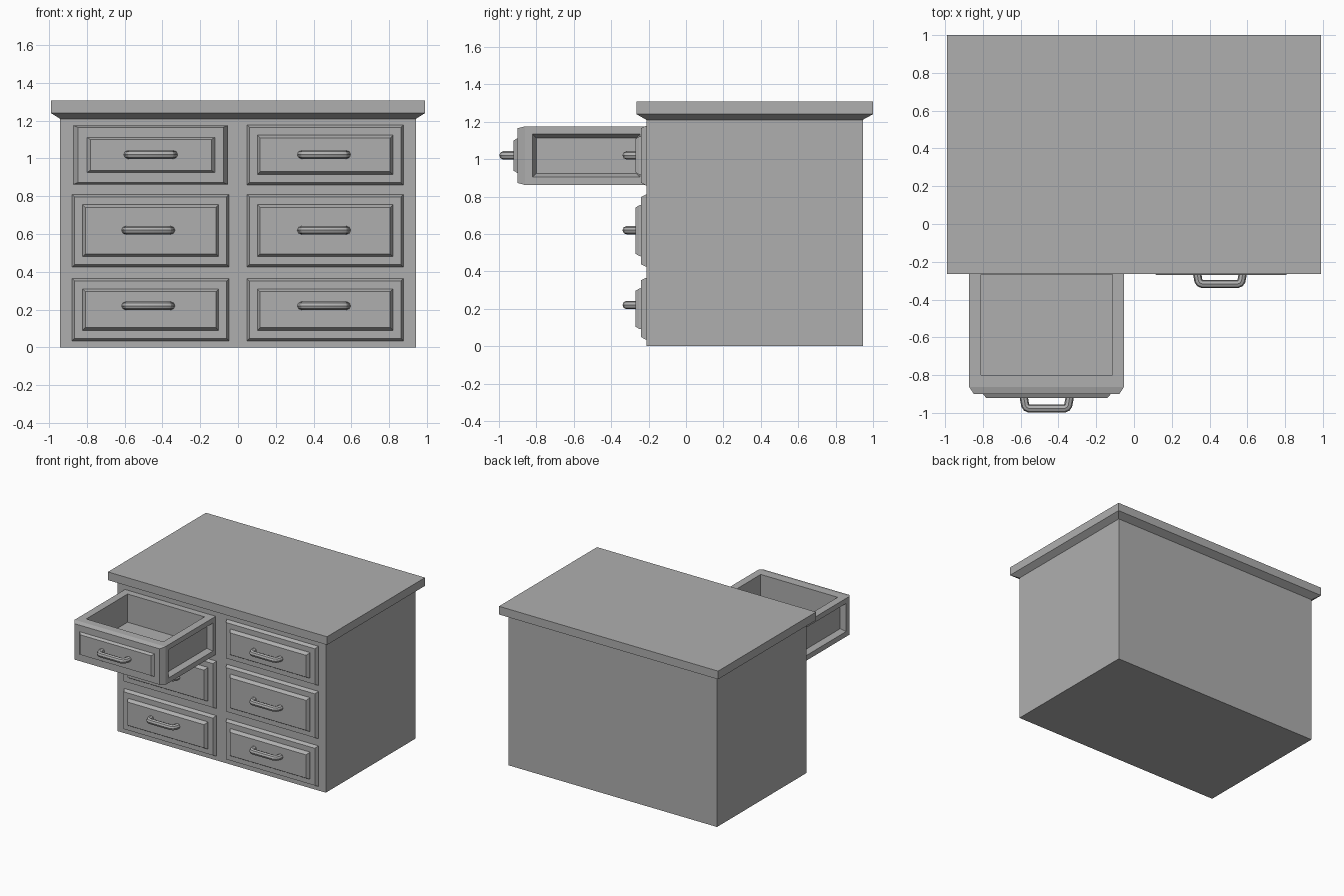
import bpy, bmesh

if "Cube" in bpy.data.objects:
    bpy.data.objects.remove(bpy.data.objects["Cube"])

# one dark grey finish for the whole piece
grey = bpy.data.materials.new("dark_grey")
grey.diffuse_color = (0.43, 0.43, 0.43, 1)
grey.use_nodes = True
grey.node_tree.nodes["Principled BSDF"].inputs["Base Color"].default_value = grey.diffuse_color


def finish(name, bm):
    bmesh.ops.recalc_face_normals(bm, faces=bm.faces)
    me = bpy.data.meshes.new(name)
    bm.to_mesh(me)
    bm.free()
    me.materials.append(grey)
    ob = bpy.data.objects.new(name, me)
    bpy.context.collection.objects.link(ob)
    return ob


def loft(rects, axis):
    """Closed solid through rectangles (u0, u1, v0, v1, level) stacked on axis."""
    bm = bmesh.new()
    prev = first = None
    for u0, u1, v0, v1, w in rects:
        pts = [(u0, v0), (u1, v0), (u1, v1), (u0, v1)]
        ring = [bm.verts.new((u, w, v) if axis == 'Y' else (u, v, w)) for u, v in pts]
        if prev:
            for i in range(4):
                j = (i + 1) % 4
                bm.faces.new((prev[i], prev[j], ring[j], ring[i]))
        first = first or ring
        prev = ring
    bm.faces.new(first)
    bm.faces.new(prev)
    bmesh.ops.recalc_face_normals(bm, faces=bm.faces)
    return bm


def sink(bm, axis, sign, margin, taper, depth):
    """Recess the box face that looks along the given axis."""
    bm.normal_update()
    face = max(bm.faces, key=lambda f: f.normal[axis] * sign * f.calc_area())
    bmesh.ops.inset_individual(bm, faces=[face], thickness=margin, use_even_offset=True)
    n = face.normal.copy()
    floor = bmesh.ops.extrude_discrete_faces(bm, faces=[face])['faces'][0]
    bmesh.ops.translate(bm, verts=floor.verts, vec=-n * depth)
    c = floor.calc_center_median()
    for v in floor.verts:
        for k in range(3):
            if k != axis:
                v.co[k] -= taper if v.co[k] > c[k] else -taper


def inset(r, d):
    return (r[0] + d, r[1] - d, r[2] + d, r[3] - d)


def handle(name, x, y, z):
    cu = bpy.data.curves.new(name, 'CURVE')
    cu.dimensions = '3D'
    cu.bevel_depth = 0.022
    cu.bevel_resolution = 2
    cu.use_fill_caps = True
    half = [(0.122, 0.01), (0.114, -0.036), (0.107, -0.047), (0.092, -0.053)]
    path = [(-a, b) for a, b in half] + half[::-1]
    sp = cu.splines.new('POLY')
    sp.points.add(len(path) - 1)
    for p, (a, b) in zip(sp.points, path):
        p.co = (x + a, y + b, z, 1)
    ob = bpy.data.objects.new(name, cu)
    bpy.context.collection.objects.link(ob)
    bpy.ops.object.select_all(action='DESELECT')
    ob.select_set(True)
    bpy.context.view_layer.objects.active = ob
    bpy.ops.object.convert(target='MESH')
    ob = bpy.context.view_layer.objects.active
    ob.data.materials.clear()
    ob.data.materials.append(grey)
    bpy.ops.object.shade_smooth_by_angle()


# cabinet body and chamfered table top
body = (-0.942, 0.942, -0.212, 0.945)
finish("cabinet_body", loft([body + (0,), body + (1.212,)], 'Z'))
finish("table_top", loft([body + (1.21,),
                          (-0.99, 0.99, -0.265, 1.0, 1.24),
                          (-0.99, 0.99, -0.265, 1.0, 1.307)], 'Z'))

# closed drawer fronts with raised panels and handles
rows = [("bottom", 0.035, 0.365, 0.22), ("middle", 0.425, 0.81, 0.62), ("top", 0.86, 1.178, 1.02)]
cols = [("left", -0.878, -0.047, -0.475), ("right", 0.047, 0.875, 0.455)]
for cname, x0, x1, hx in cols:
    for rname, z0, z1, hz in rows:
        if (cname, rname) == ("left", "top"):
            continue
        r = (x0, x1, z0, z1)
        finish(f"drawer_front_{cname}_{rname}", loft([
            r + (-0.20,), r + (-0.215,), inset(r, 0.013) + (-0.24,), inset(r, 0.055) + (-0.24,),
            inset(r, 0.057) + (-0.25,), inset(r, 0.07) + (-0.271,)], 'Y'))
        handle(f"handle_{cname}_{rname}", hx, -0.265, hz)

# open drawer: box with hollow top and recessed sides
box = (-0.873, -0.053, 0.862, 1.175)
bm = loft([box + (-0.205,), box + (-0.862,)], 'Y')
sink(bm, 2, 1, 0.062, 0, 0.23)
sink(bm, 0, 1, 0.042, 0.02, 0.04)
sink(bm, 0, -1, 0.042, 0.02, 0.04)
finish("open_drawer_box", bm)

# open drawer front and handle
finish("open_drawer_front", loft([
    box + (-0.862,), (-0.848, -0.077, 0.872, 1.165, -0.90),
    (-0.80, -0.123, 0.925, 1.112, -0.90), (-0.782, -0.14, 0.937, 1.10, -0.921)], 'Y'))
handle("open_drawer_handle", -0.462, -0.924, 1.02)
